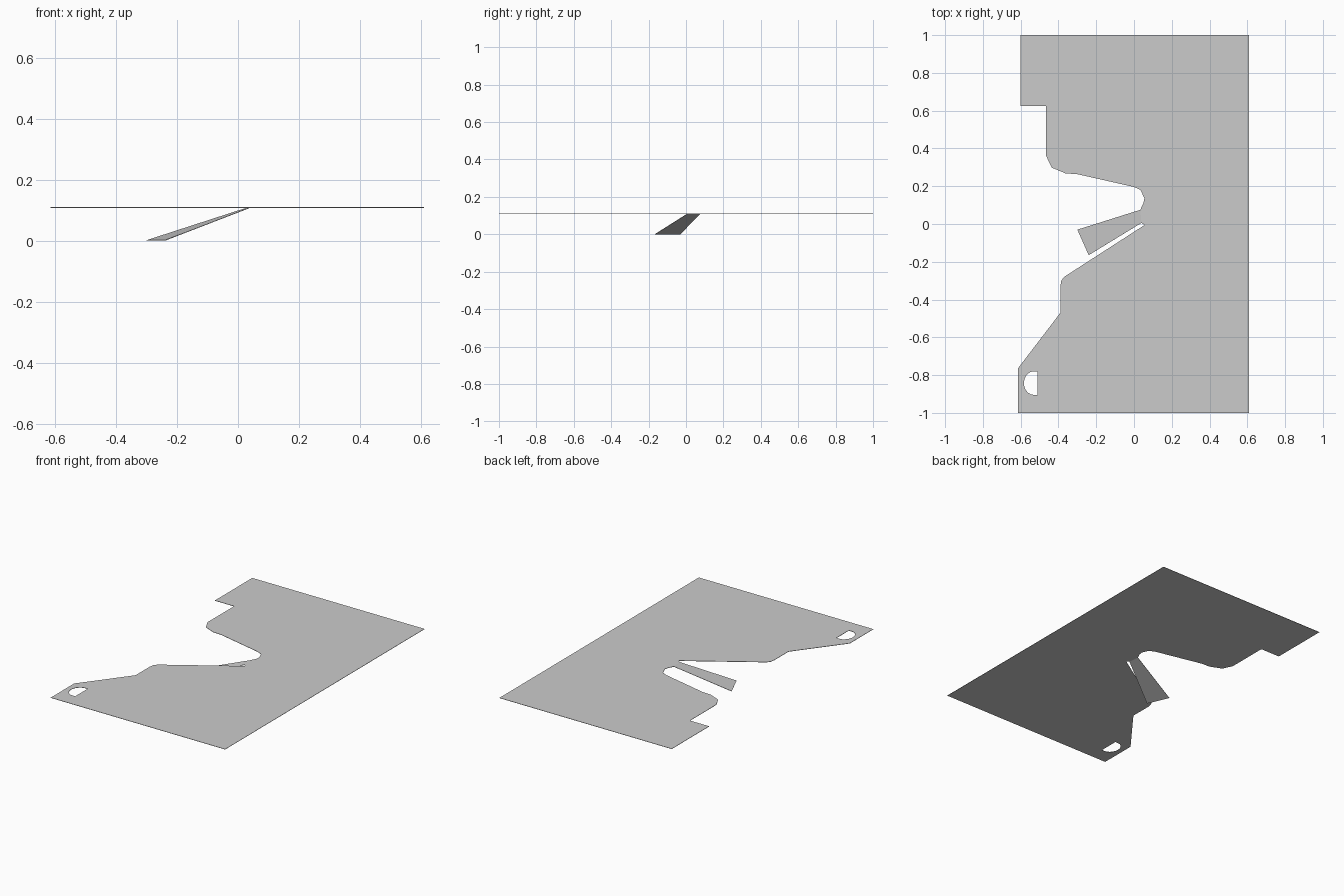
import bpy, math

if "Cube" in bpy.data.objects:
    bpy.data.objects.remove(bpy.data.objects["Cube"])

TOP = 0.11      # height of the sheet
THICK = 0.002   # sheet thickness


def flat_sheet(name, loops, z):
    """Filled 2D outline with holes, given a slight thickness."""
    cu = bpy.data.curves.new(name, 'CURVE')
    cu.dimensions = '2D'
    cu.fill_mode = 'BOTH'
    cu.extrude = THICK / 2
    for pts in loops:
        sp = cu.splines.new('POLY')
        sp.points.add(len(pts) - 1)
        for p, (x, y) in zip(sp.points, pts):
            p.co = (x, y, 0, 1)
        sp.use_cyclic_u = True
    ob = bpy.data.objects.new(name, cu)
    ob.location.z = z
    bpy.context.collection.objects.link(ob)
    bpy.ops.object.select_all(action='DESELECT')
    ob.select_set(True)
    bpy.context.view_layer.objects.active = ob
    bpy.ops.object.convert(target='MESH')
    return bpy.context.object


# Main sheet with its notched left edge
outline = [
    (0.61, -1), (0.61, 1), (-0.60, 1), (-0.60, 0.625), (-0.465, 0.625),
    (-0.465, 0.36), (-0.435, 0.298), (-0.36, 0.267), (-0.305, 0.265),
    (0.0, 0.196), (0.035, 0.18), (0.055, 0.135), (0.05, 0.11), (0.033, 0.075),
    (0.04, 0.006), (0.055, -0.006), (-0.37, -0.28), (-0.385, -0.30),
    (-0.39, -0.33), (-0.39, -0.47), (-0.42, -0.51), (-0.615, -0.765),
    (-0.615, -1),
]

# D-shaped hole in the corner flap
hole = [(-0.51, -0.78), (-0.51, -0.905)]
for i in range(11):
    a = math.radians(-90 - 18 * i)
    hole.append((-0.53 + 0.053 * math.cos(a), -0.8425 + 0.0625 * math.sin(a)))

flat_sheet("deck_sheet", [outline, hole], TOP - THICK / 2)

# Ramp strip sloping from the deck to the ground
verts = [(0.033, 0.075, TOP), (-0.30, -0.03, THICK),
         (-0.24, -0.165, THICK), (0.04, 0.006, TOP)]
me = bpy.data.meshes.new("ramp_strip")
me.from_pydata(verts, [], [(0, 1, 2, 3)])
ramp = bpy.data.objects.new("ramp_strip", me)
bpy.context.collection.objects.link(ramp)
sol = ramp.modifiers.new("thickness", 'SOLIDIFY')
sol.thickness = THICK
sol.offset = -1
